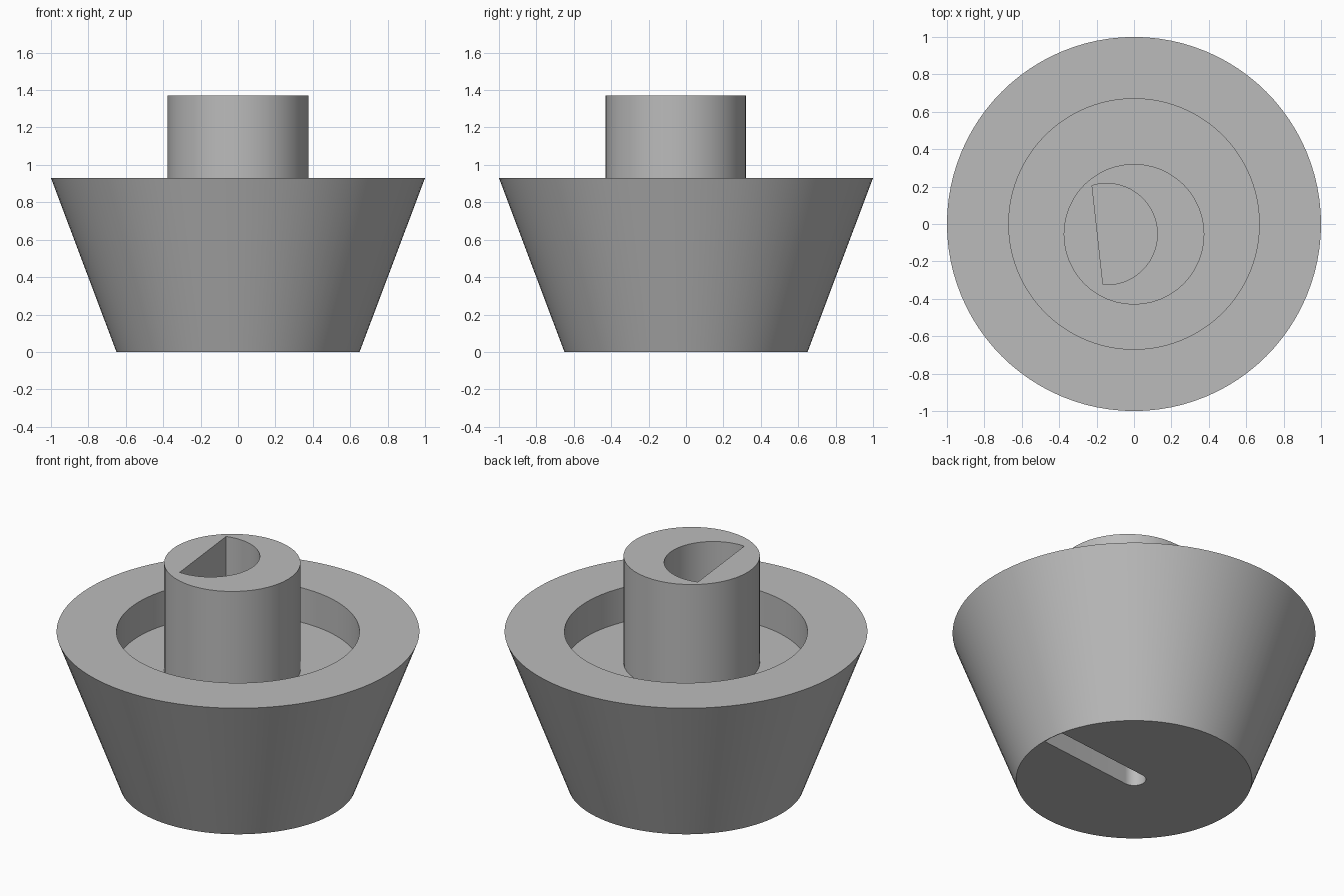
import bpy
import bmesh
from math import sin, cos, pi, radians, asin, acos
from mathutils import Matrix, Vector

if "Cube" in bpy.data.objects:
    bpy.data.objects.remove(bpy.data.objects["Cube"], do_unlink=True)

grey = bpy.data.materials.new("plain grey")
grey.use_nodes = True
grey.diffuse_color = (0.5, 0.5, 0.5, 1)
grey.node_tree.nodes["Principled BSDF"].inputs["Base Color"].default_value = (0.5, 0.5, 0.5, 1)

TILT = radians(6.3)      # shared turn of the shaft flat and the pointer slot


def finish(bm, name):
    bmesh.ops.recalc_face_normals(bm, faces=bm.faces)
    mesh = bpy.data.meshes.new(name)
    bm.to_mesh(mesh)
    bm.free()
    mesh.materials.append(grey)
    obj = bpy.data.objects.new(name, mesh)
    bpy.context.collection.objects.link(obj)
    return obj


def arc(radius, start, end, steps):
    return [(radius * cos(start + (end - start) * i / steps),
             radius * sin(start + (end - start) * i / steps)) for i in range(steps + 1)]


def prism(name, outline, z0, z1, turn=0, centre=(0, 0)):
    bm = bmesh.new()
    base = bm.faces.new([bm.verts.new((x, y, z0)) for x, y in outline])
    top = bmesh.ops.extrude_face_region(bm, geom=[base])
    moved = [v for v in top["geom"] if isinstance(v, bmesh.types.BMVert)]
    bmesh.ops.translate(bm, verts=moved, vec=(0, 0, z1 - z0))
    place = Matrix.Translation(Vector((*centre, 0))) @ Matrix.Rotation(turn, 4, "Z")
    bmesh.ops.transform(bm, matrix=place, verts=bm.verts)
    return finish(bm, name)


def lathe(name, profile, steps):
    bm = bmesh.new()
    rings = [[bm.verts.new((r * cos(2 * pi * i / steps), r * sin(2 * pi * i / steps), z))
              for i in range(steps)] for r, z in profile]
    for low, high in zip(rings, rings[1:]):
        for i in range(steps):
            j = (i + 1) % steps
            bm.faces.new((low[i], low[j], high[j], high[i]))
    bm.faces.new(rings[0])
    bm.faces.new(rings[-1])
    return finish(bm, name)


def cut(target, cutter):
    cutter.hide_render = True
    mod = target.modifiers.new("cut", "BOOLEAN")
    mod.operation = "DIFFERENCE"
    mod.solver = "EXACT"
    mod.object = cutter
    bpy.context.view_layer.objects.active = target
    bpy.ops.object.modifier_apply(modifier=mod.name)
    bpy.data.objects.remove(cutter, do_unlink=True)


# Flared body with a round recess in its top
body = lathe("knob_body", [(0.65, 0), (1, 0.93), (0.67, 0.93), (0.67, 0.72)], 96)

# Pointer slot in the underside, from the middle to the rim
slot_half = 0.066
spread = asin(slot_half / 0.646)
slot = arc(slot_half, pi / 2, 3 * pi / 2, 16) + arc(0.646, -spread, spread, 6)
cut(body, prism("slot_cutter", slot, -0.1, 0.14, TILT))

# Shaft post with a D-shaped bore
post_centre = (0, -0.055)
post = prism("shaft_post", arc(0.376, 0, 2 * pi, 48)[:-1], 0.7, 1.37, 0, post_centre)
half_angle = acos(-0.049 / 0.271)
bore = arc(0.271, -half_angle, half_angle, 32)
cut(post, prism("bore_cutter", bore, 0.72, 1.5, TILT, (-0.146, -0.054)))

# Smooth curved walls, sharp rims
bpy.ops.object.select_all(action="DESELECT")
for part in (body, post):
    part.select_set(True)
bpy.context.view_layer.objects.active = body
bpy.ops.object.shade_smooth_by_angle(angle=radians(30))
